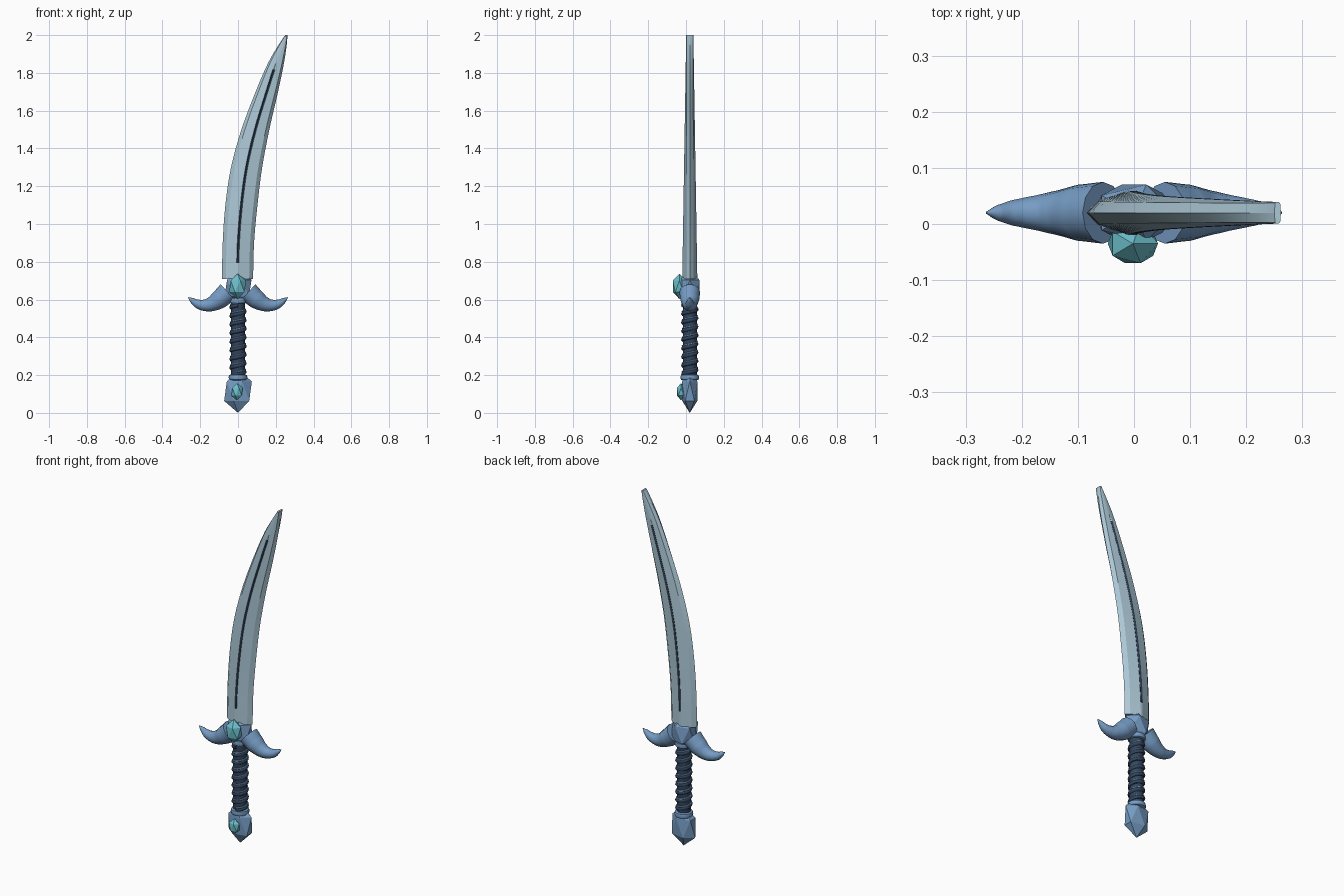
import bpy, bmesh, math
from mathutils import Vector

if "Cube" in bpy.data.objects:
    bpy.data.objects.remove(bpy.data.objects["Cube"])

Y = 0.02  # the sword's middle plane


def material(name, rgb):
    linear = [((c / 255 + 0.055) / 1.055) ** 2.4 for c in rgb] + [1]
    m = bpy.data.materials.new(name)
    m.use_nodes = True
    m.diffuse_color = linear
    m.node_tree.nodes["Principled BSDF"].inputs["Base Color"].default_value = linear
    return m


STEEL = material("pale steel", (172, 200, 214))
BLUE = material("blue metal", (118, 156, 196))
NAVY = material("navy leather", (50, 68, 92))
GEM = material("cyan gem", (108, 192, 205))


def finish(name, bm, mats, angle=0):
    bmesh.ops.recalc_face_normals(bm, faces=bm.faces)
    mesh = bpy.data.meshes.new(name)
    bm.to_mesh(mesh)
    bm.free()
    for m in mats:
        mesh.materials.append(m)
    ob = bpy.data.objects.new(name, mesh)
    bpy.context.collection.objects.link(ob)
    smooth(ob, angle)
    return ob


def smooth(ob, angle):
    if angle:
        bpy.ops.object.select_all(action="DESELECT")
        ob.select_set(True)
        bpy.context.view_layer.objects.active = ob
        bpy.ops.object.shade_smooth_by_angle(angle=math.radians(angle))


def faceted(name, mat, centre, scale):
    """Twenty-sided stone stretched along each axis."""
    bm = bmesh.new()
    bmesh.ops.create_icosphere(bm, subdivisions=1, radius=1)
    for v in bm.verts:
        v.co = Vector(c + s * p for c, s, p in zip(centre, scale, v.co))
    return finish(name, bm, [mat])


def lathe(name, mat, profile, sides=24):
    bm = bmesh.new()
    rings = [[bm.verts.new((r * math.cos(math.tau * i / sides),
                            Y + r * math.sin(math.tau * i / sides), z))
              for i in range(sides)] for r, z in profile]
    for a, b in zip(rings, rings[1:]):
        for i in range(sides):
            j = (i + 1) % sides
            bm.faces.new((a[i], a[j], b[j], b[i]))
    bm.faces.new(rings[0])
    bm.faces.new(rings[-1])
    return finish(name, bm, [mat], 40)


def tube(name, mat, points, kind="BEZIER", resolution=4):
    """Sweep a round section along (x, y, z, radius) points."""
    curve = bpy.data.curves.new(name, "CURVE")
    curve.dimensions = "3D"
    curve.bevel_depth = 1
    curve.bevel_resolution = resolution
    curve.use_fill_caps = True
    s = curve.splines.new(kind)
    pts = s.bezier_points if kind == "BEZIER" else s.points
    pts.add(len(points) - 1)
    for p, (x, y, z, r) in zip(pts, points):
        p.co = (x, y, z) if kind == "BEZIER" else (x, y, z, 1)
        p.radius = r
        if kind == "BEZIER":
            p.handle_left_type = p.handle_right_type = "AUTO"
    curve.materials.append(mat)
    ob = bpy.data.objects.new(name, curve)
    bpy.context.collection.objects.link(ob)
    bpy.ops.object.select_all(action="DESELECT")
    ob.select_set(True)
    bpy.context.view_layer.objects.active = ob
    bpy.ops.object.convert(target="MESH")
    smooth(bpy.context.object, 45)


# Curved blade: rows of height, back edge x, cutting edge x
rows = [(0.71, -0.085, 0.08), (0.9, -0.081, 0.085), (1.1, -0.067, 0.103),
        (1.3, -0.037, 0.128), (1.5, 0.018, 0.166), (1.7, 0.093, 0.212),
        (1.85, 0.158, 0.243), (1.95, 0.216, 0.258), (2.0, 0.25, 0.262)]


def catmull(a, b, c, d, t):
    return tuple(0.5 * (2 * q + (r - p) * t + (2 * p - 5 * q + 4 * r - s) * t * t
                        + (3 * q - p - 3 * r + s) * t ** 3)
                 for p, q, r, s in zip(a, b, c, d))


STEPS = 4
dense = []
for i in range(len(rows) - 1):
    quad = [rows[max(0, min(len(rows) - 1, i + k))] for k in (-1, 0, 1, 2)]
    dense += [catmull(*quad, s / STEPS) for s in range(STEPS)]
dense.append(rows[-1])


def blade_section(z, left, right):
    mid, half = (left + right) / 2, (right - left) / 2
    t = (z - 0.71) / 1.29
    ridge, bevel = 0.04 - 0.021 * t, 0.021 - 0.004 * t
    grooved = 0.8 < z < 1.82
    lip = min(0.006, half * 0.4)
    side = [(-0.75 * half, bevel), (-lip, ridge), (0, ridge - 0.005 * grooved),
            (lip, ridge), (0.75 * half, bevel)]
    ring = [(-half, 0)] + side + [(half, 0)] + [(x, -y) for x, y in reversed(side)]
    return [(mid + x, Y + y, z) for x, y in ring]


bm = bmesh.new()
rings = [[bm.verts.new(p) for p in blade_section(*row)] for row in dense]
n = len(rings[0])
for a, b in zip(rings, rings[1:]):
    for i in range(n):
        j = (i + 1) % n
        f = bm.faces.new((a[i], a[j], b[j], b[i]))
        z = f.calc_center_median().z
        # dark central groove on both sides
        f.material_index = int(i in (2, 3, 8, 9) and 0.8 < z < 1.82)
bm.faces.new(rings[0])
bm.faces.new(rings[-1])
finish("blade", bm, [STEEL, NAVY], 8)

# Horn-shaped guard arms
horn = [(0.055, 0.64, 0.055), (0.10, 0.60, 0.05), (0.145, 0.575, 0.038),
        (0.18, 0.57, 0.03), (0.215, 0.578, 0.023), (0.243, 0.596, 0.014),
        (0.263, 0.611, 0.002)]
for label, side in (("left", 1), ("right", -1)):
    tube(label + "_guard_arm", BLUE, [(side * x, Y, z, r) for x, z, r in horn])

# Faceted hub and pommel with their stones
faceted("guard_hub", BLUE, (0, Y, 0.66), (0.08, 0.059, 0.1))
faceted("guard_gem", GEM, (-0.002, -0.035, 0.67), (0.05, 0.041, 0.067))
faceted("pommel", BLUE, (0, Y, 0.115), (0.082, 0.047, 0.115))
faceted("pommel_gem", GEM, (-0.005, -0.026, 0.112), (0.034, 0.027, 0.045))

# Rounded collars at both ends of the grip
for name, z, r in (("upper_collar", 0.595, 0.048), ("lower_collar", 0.188, 0.05)):
    lathe(name, BLUE, [(r * 0.7, z - 0.017), (r * 0.93, z - 0.012), (r, z),
                       (r * 0.93, z + 0.012), (r * 0.7, z + 0.017)])

# Grip core, leather winding and thin wire
lathe("grip", NAVY, [(0.037, 0.18), (0.037, 0.6)])


def helix(radius, thick, shift, turns=8, per_turn=20):
    count = turns * per_turn
    return [(radius * math.sin(math.tau * k / per_turn),
             Y - radius * math.cos(math.tau * k / per_turn),
             0.205 + shift + 0.365 * k / count, thick) for k in range(count + 1)]


tube("grip_winding", NAVY, helix(0.035, 0.011, 0), "POLY", 2)
tube("grip_wire", BLUE, helix(0.039, 0.004, 0.012), "POLY", 1)
